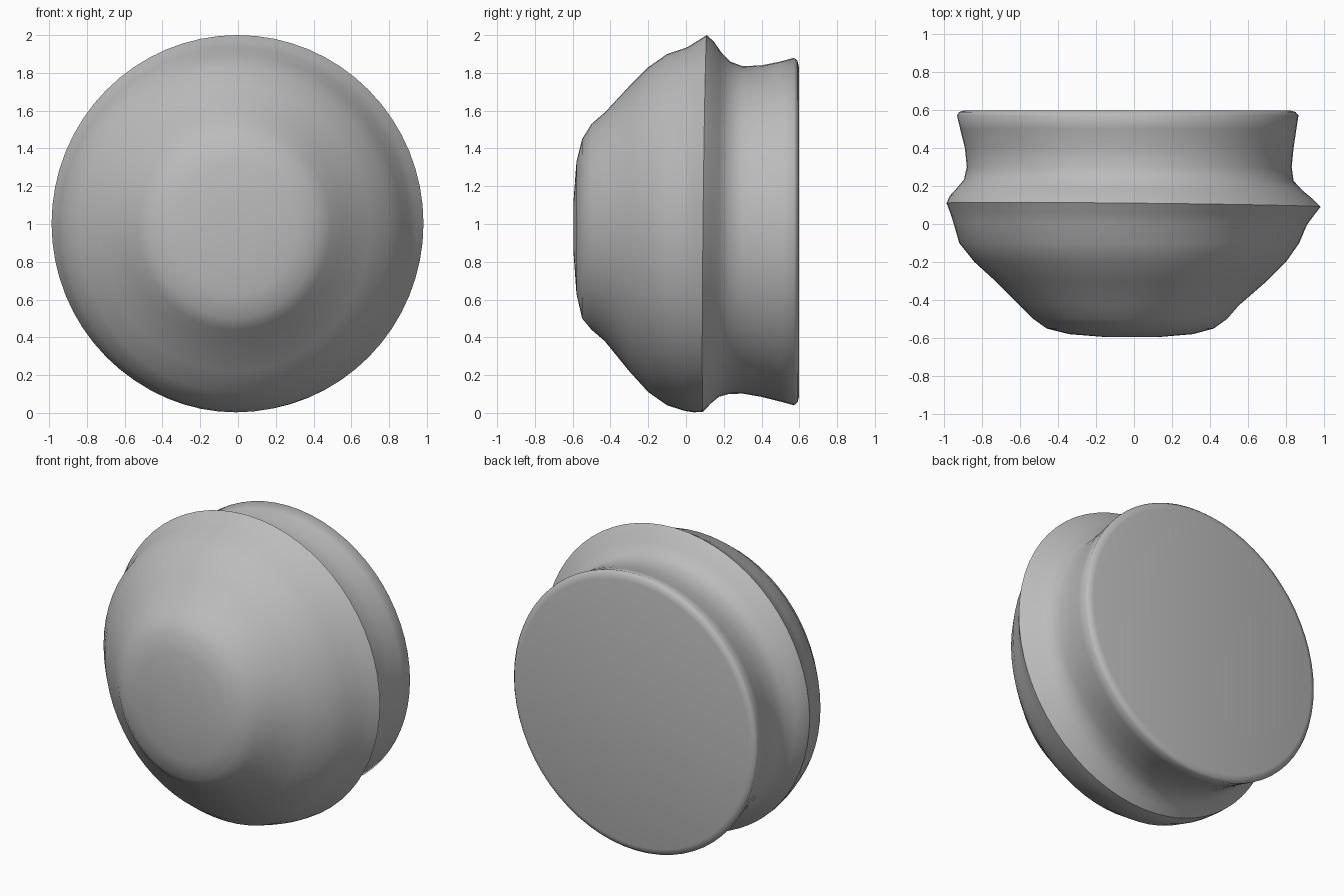
import bpy, bmesh
from math import sin, cos, pi, radians

cube = bpy.data.objects.get("Cube")
if cube:
    bpy.data.objects.remove(cube)

# One plain grey material
grey = bpy.data.materials.new("plain grey")
grey.use_nodes = True
colour = (0.5, 0.5, 0.5, 1)
grey.diffuse_color = colour
grey.node_tree.nodes["Principled BSDF"].inputs["Base Color"].default_value = colour

SEGMENTS = 64
# Cross-sections from front to back: depth, left edge, right edge, bottom, top
RINGS = [
    (-.595, -.15, .13, .84, 1.13),
    (-.58, -.34, .31, .63, 1.33),
    (-.55, -.46, .42, .5, 1.45),
    (-.5, -.53, .49, .44, 1.53),
    (-.43, -.6, .55, .38, 1.59),
    (-.3, -.73, .7, .22, 1.73),
    (-.2, -.84, .8, .11, 1.83),
    (-.1, -.92, .87, .04, 1.9),
    (0, -.95, .91, .01, 1.935),
    (.05, -.967, .945, .003, 1.967),
    (.1, -.987, .982, .005, 2.0),
    (.14, -.97, .94, .05, 1.965),
    (.18, -.935, .89, .085, 1.91),
    (.23, -.895, .84, .1, 1.86),
    (.3, -.88, .83, .102, 1.835),
    (.4, -.89, .84, .085, 1.84),
    (.5, -.915, .855, .06, 1.86),
    (.572, -.932, .866, .04, 1.88),
    (.59, -.92, .85, .055, 1.865),
    (.598, -.89, .82, .085, 1.83),
]
RIDGE = 10


def ring_verts(bm, y, x0, x1, z0, z1):
    """An elliptical ring, tilted slightly near the ridge."""
    tilt = .02 * max(0, 1 - abs(y - .1) / .2)
    verts = []
    for i in range(SEGMENTS):
        a = 2 * pi * i / SEGMENTS
        x = (x0 + x1) / 2 + (x1 - x0) / 2 * cos(a)
        z = (z0 + z1) / 2 + (z1 - z0) / 2 * sin(a)
        verts.append(bm.verts.new((x, y + tilt * (sin(a) - cos(a)) / 2, z)))
    return verts


# Skin the sections into a closed knob
bm = bmesh.new()
rings = [ring_verts(bm, *r) for r in RINGS]
for a, b in zip(rings, rings[1:]):
    for i in range(SEGMENTS):
        j = (i + 1) % SEGMENTS
        bm.faces.new((a[i], a[j], b[j], b[i]))
bm.faces.new(rings[0])
bm.faces.new(rings[-1])
bmesh.ops.recalc_face_normals(bm, faces=bm.faces)
for f in bm.faces:
    f.smooth = True

# Crisp crease around the widest ridge
ridge = set(rings[RIDGE])
for e in bm.edges:
    if e.verts[0] in ridge and e.verts[1] in ridge:
        e.smooth = False

mesh = bpy.data.meshes.new("round_knob")
bm.to_mesh(mesh)
bm.free()
mesh.materials.append(grey)
knob = bpy.data.objects.new("round_knob", mesh)
bpy.context.collection.objects.link(knob)
